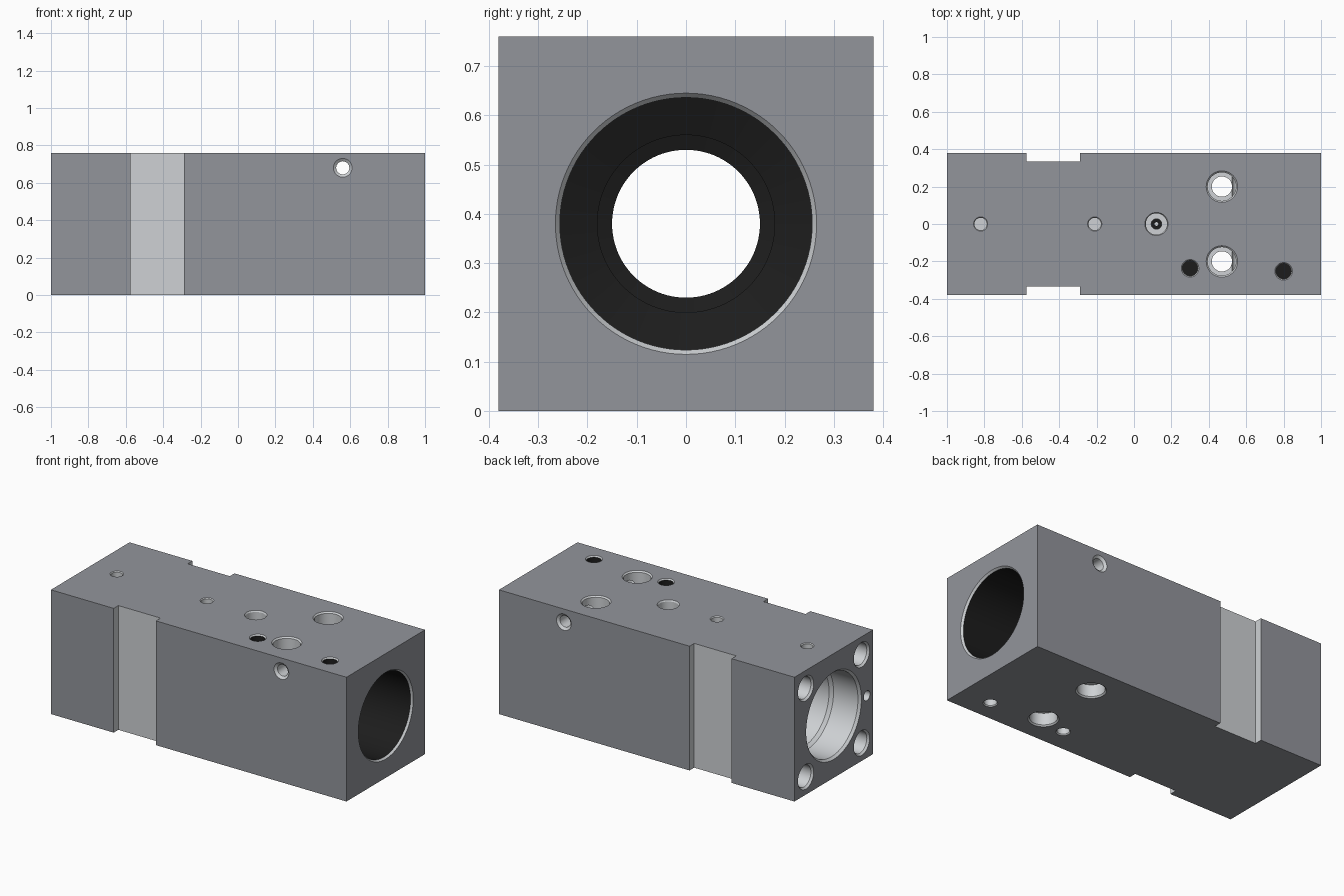
import bpy, bmesh, math
from mathutils import Vector

if "Cube" in bpy.data.objects:
    bpy.data.objects.remove(bpy.data.objects["Cube"])


def material(name, rgb):
    m = bpy.data.materials.new(name)
    m.diffuse_color = (*rgb, 1)
    m.use_nodes = True
    m.node_tree.nodes["Principled BSDF"].inputs["Base Color"].default_value = m.diffuse_color
    return m


body = material("body_grey", (0.29, 0.30, 0.33))
machined = material("machined_grey", (0.62, 0.64, 0.66))
thread = material("thread_black", (0.012, 0.012, 0.012))


def make_object(name, bm, mats):
    bmesh.ops.recalc_face_normals(bm, faces=bm.faces[:])
    me = bpy.data.meshes.new(name)
    bm.to_mesh(me)
    bm.free()
    for m in mats:
        me.materials.append(m)
    ob = bpy.data.objects.new(name, me)
    bpy.context.collection.objects.link(ob)
    return ob


def box(name, x, y, z, mats):
    bm = bmesh.new()
    bmesh.ops.create_cube(bm, size=1)
    for v in bm.verts:
        v.co = [a + (c + 0.5) * (b - a) for c, (a, b) in zip(v.co, (x, y, z))]
    return make_object(name, bm, mats)


def cut(cutter):
    mod = block.modifiers.new("cut", 'BOOLEAN')
    mod.operation = 'DIFFERENCE'
    mod.solver = 'EXACT'
    mod.material_mode = 'TRANSFER'
    mod.object = cutter
    bpy.context.view_layer.objects.active = block
    bpy.ops.object.modifier_apply(modifier=mod.name)
    bpy.data.objects.remove(cutter)


def hole(origin, direction, profile, dark=(), n=40):
    """Cut a turned profile of (depth, radius); dark lists the threaded segments."""
    bm = bmesh.new()
    pts = [(-0.02, profile[0][1])] + list(profile)
    q = Vector(direction).to_track_quat('Z', 'Y')
    rings = []
    for t, r in pts:
        rings.append([bm.verts.new(Vector(origin) + q @ Vector(
            (r * math.cos(a), r * math.sin(a), t)))
            for a in (2 * math.pi * i / n for i in range(n))])
    for k, (a, b) in enumerate(zip(rings, rings[1:])):
        for i in range(n):
            j = (i + 1) % n
            f = bm.faces.new((a[i], a[j], b[j], b[i]))
            f.material_index = 1 if k in dark else 0
    bm.faces.new(rings[0])
    end = bm.faces.new(rings[-1])
    end.material_index = 1 if len(rings) - 2 in dark else 0
    cut(make_object("hole_cutter", bm, [machined, thread]))


# Rectangular body with a clamping slot on each side
block = box("valve_block", (-1, 1), (-0.38, 0.38), (0, 0.76), [body])
for s in (-1, 1):
    ys = sorted((s * 0.335, s * 0.5))
    cut(box("slot_cutter", (-0.575, -0.29), ys, (-0.1, 0.9), [machined]))

# Stepped main bore: threaded port on the right, plain cavity on the left
hole((1, 0, 0.38), (-1, 0, 0),
     [(0, 0.265), (0.012, 0.256), (0.36, 0.256), (0.39, 0.18), (0.42, 0.18),
      (0.43, 0.15), (1.15, 0.15), (1.15, 0.24), (1.80, 0.24), (1.82, 0.255),
      (1.985, 0.255), (2, 0.267), (2.02, 0.267)],
     dark=(2, 3, 4, 5), n=96)

# Four mounting holes and a locating hole on the left end
for sy in (-1, 1):
    for sz in (-1, 1):
        hole((-1, sy * 0.27, 0.38 + sz * 0.27), (1, 0, 0),
             [(0, 0.076), (0.012, 0.066), (0.32, 0.066), (0.36, 0.01)])
hole((-1, -0.32, 0.38), (1, 0, 0), [(0, 0.03), (0.08, 0.03)], n=24)

# Vertical bolt holes, counterbored at top and bottom
for s in (-1, 1):
    hole((0.47, s * 0.2, 0.76), (0, 0, -1),
         [(0, 0.084), (0.008, 0.076), (0.08, 0.076), (0.08, 0.054), (0.68, 0.054),
          (0.68, 0.076), (0.752, 0.076), (0.76, 0.084), (0.78, 0.084)], n=48)

# Threaded blind holes on top, plain blind holes below them
for x, y in ((0.30, -0.237), (0.80, -0.253)):
    hole((x, y, 0.76), (0, 0, -1), [(0, 0.047), (0.008, 0.041), (0.18, 0.041)], dark=(2,))
    hole((x, y, 0), (0, 0, 1), [(0, 0.04), (0.006, 0.035), (0.14, 0.035)])

# Locating holes and the small gauge port along the top centre line
for x in (-0.82, -0.21):
    hole((x, 0, 0.76), (0, 0, -1), [(0, 0.038), (0.005, 0.033), (0.06, 0.033)])
hole((0.12, 0, 0.76), (0, 0, -1),
     [(0, 0.062), (0.008, 0.057), (0.08, 0.057), (0.08, 0.028), (0.18, 0.028),
      (0.18, 0.01), (0.2, 0.01)], dark=(4, 5))

# Cross hole from front to back
hole((0.56, -0.38, 0.68), (0, 1, 0),
     [(0, 0.05), (0.012, 0.035), (0.748, 0.035), (0.76, 0.05), (0.78, 0.05)])

# Smooth bore walls, sharp edges
bpy.ops.object.select_all(action='DESELECT')
block.select_set(True)
bpy.context.view_layer.objects.active = block
bpy.ops.object.shade_smooth_by_angle(angle=math.radians(25))
